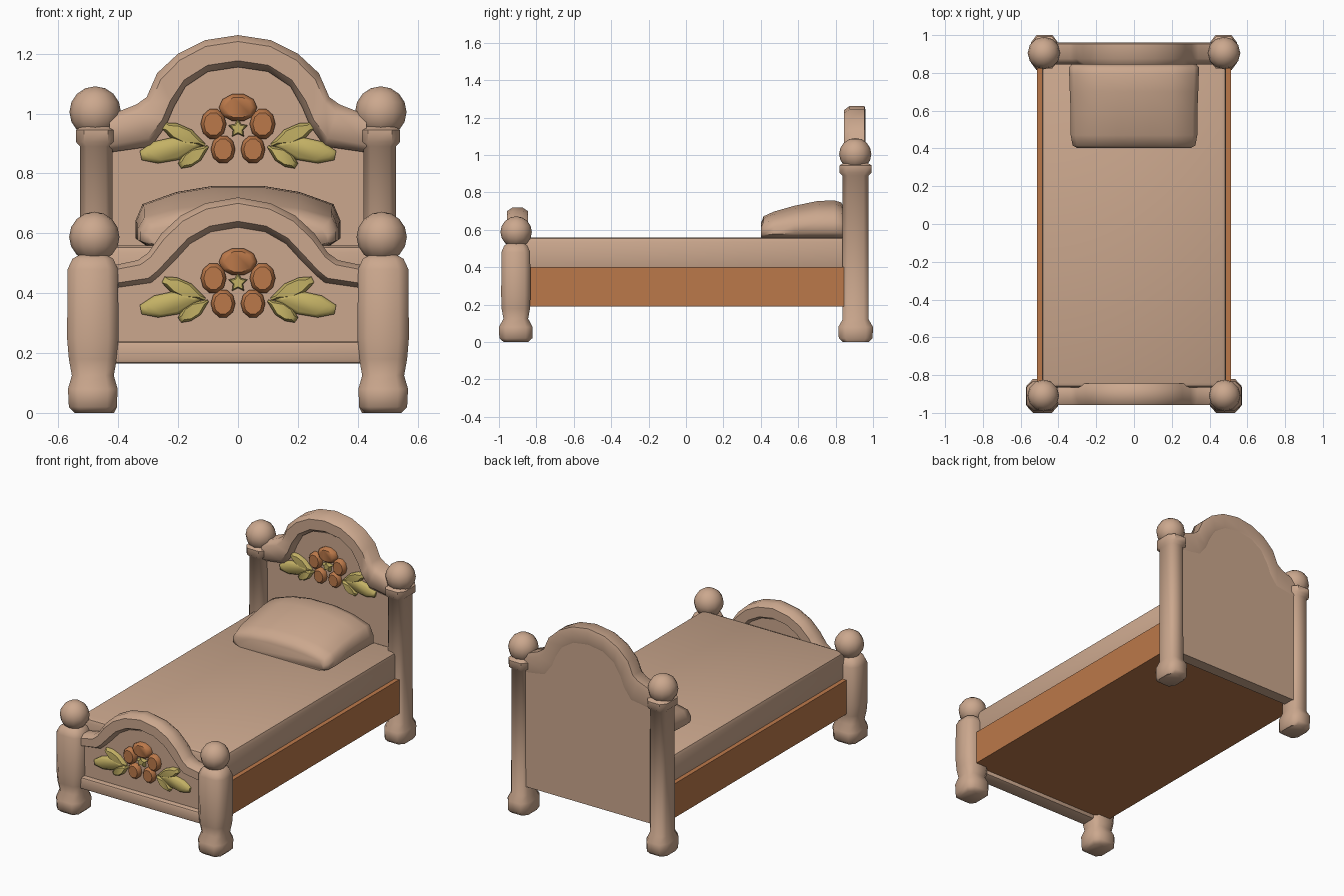
import bpy, bmesh, math

if "Cube" in bpy.data.objects:
    bpy.data.objects.remove(bpy.data.objects["Cube"])

def material(name, rgb):
    m = bpy.data.materials.new(name)
    m.diffuse_color = (*rgb, 1)
    m.use_nodes = True
    m.node_tree.nodes["Principled BSDF"].inputs["Base Color"].default_value = m.diffuse_color
    return m

BEIGE = material("beige wood", (0.60, 0.39, 0.27))
ORANGE = material("terracotta orange", (0.50, 0.19, 0.068))
YELLOW = material("leaf yellow", (0.55, 0.44, 0.13))

def finish(name, bm, mat, angle=35):
    bmesh.ops.recalc_face_normals(bm, faces=bm.faces)
    me = bpy.data.meshes.new(name)
    bm.to_mesh(me)
    bm.free()
    me.materials.append(mat)
    ob = bpy.data.objects.new(name, me)
    bpy.context.collection.objects.link(ob)
    bpy.ops.object.select_all(action='DESELECT')
    ob.select_set(True)
    bpy.context.view_layer.objects.active = ob
    bpy.ops.object.shade_smooth_by_angle(angle=math.radians(angle))
    return ob

def loft(name, rings, mat, angle=35):
    """Skin a list of equal-length point rings and cap both ends."""
    bm = bmesh.new()
    vs = [[bm.verts.new(p) for p in r] for r in rings]
    n = len(rings[0])
    for a, b in zip(vs, vs[1:]):
        for i in range(n):
            j = (i + 1) % n
            bm.faces.new((a[i], a[j], b[j], b[i]))
    bm.faces.new(vs[0])
    bm.faces.new(vs[-1])
    return finish(name, bm, mat, angle)

def box(name, x, y, z, mat, bevel=0.0):
    bm = bmesh.new()
    bmesh.ops.create_cube(bm, size=1)
    for v in bm.verts:
        v.co = [lo + (c + 0.5) * (hi - lo) for c, (lo, hi) in zip(v.co, (x, y, z))]
    if bevel:
        bmesh.ops.bevel(bm, geom=bm.edges[:], offset=bevel, segments=2,
                        profile=0.5, affect='EDGES')
    return finish(name, bm, mat)

def ball(name, c, r):
    bm = bmesh.new()
    bmesh.ops.create_uvsphere(bm, u_segments=12, v_segments=8, radius=r)
    bmesh.ops.translate(bm, verts=bm.verts, vec=c)
    return finish(name, bm, BEIGE, 50)

def post(name, cx, cy, profile):
    """Square post with chamfered corners; profile rows are z, half x, half y."""
    corner = [(1, .6), (.6, 1), (-.6, 1), (-1, .6), (-1, -.6), (-.6, -1), (.6, -1), (1, -.6)]
    rings = [[(cx + a * hx, cy + b * hy, z) for a, b in corner] for z, hx, hy in profile]
    return loft(name, rings, BEIGE, 50)

# Posts with ball finials
foot_profile = [(0, .06, .065), (.02, .08, .088), (.08, .083, .09), (.125, .07, .066),
                (.18, .08, .076), (.25, .086, .078), (.48, .084, .077), (.515, .068, .062),
                (.53, .04, .04)]
head_profile = [(0, .06, .07), (.02, .07, .09), (.08, .07, .093), (.12, .056, .07),
                (.89, .054, .07), (.905, .067, .085), (.945, .067, .085), (.965, .04, .05)]
for side, s in (("left", -1), ("right", 1)):
    post(f"front_post_{side}", s * .485, -.91, foot_profile)
    ball(f"front_finial_{side}", (s * .48, -.908, .588), .084)
    post(f"back_post_{side}", s * .474, .907, head_profile)
    ball(f"back_finial_{side}", (s * .477, .905, 1.005), .086)

def mirrored(half):
    return [(-x, z) for x, z in reversed(half[1:])] + half

def board(name, outer, inner, yf, yb, pf, pb, back_round):
    """Arched trim with rounded section, plus the flat panel below it."""
    outer, inner = mirrored(outer), mirrored(inner)
    sec = [(0, yf + .03), (.2, yf), (.8, yf), (1, yf + .03),
           (1, yb - back_round), (.8, yb), (.2, yb), (0, yb - back_round)]
    loft(name + "_arch", [[(o[0] + (i[0] - o[0]) * t, y, o[1] + (i[1] - o[1]) * t)
                           for t, y in sec] for o, i in zip(outer, inner)], BEIGE, 50)
    mid = [((o[0] + i[0]) / 2, (o[1] + i[1]) / 2) for o, i in zip(outer, inner)]
    loft(name + "_panel", [[(x, pf, z), (x, pb, z), (x, pb, .175), (x, pf, .175)]
                           for x, z in mid], BEIGE)

board("headboard",
      [(0, 1.262), (.11, 1.245), (.20, 1.20), (.27, 1.135), (.305, 1.055), (.34, 1.03), (.43, .995)],
      [(0, 1.155), (.10, 1.14), (.175, 1.09), (.215, 1.02), (.24, .96), (.29, .89), (.43, .87)],
      .845, .96, .885, .957, .006)
board("footboard",
      [(0, .72), (.11, .70), (.19, .66), (.255, .60), (.30, .535), (.335, .51), (.43, .49)],
      [(0, .62), (.09, .605), (.16, .565), (.21, .51), (.26, .46), (.29, .435), (.43, .415)],
      -.957, -.845, -.925, -.87, .03)
box("footboard_bottom_rail", (-.43, .43), (-.957, -.86), (.165, .238), BEIGE, .012)

# Frame and mattress
box("bed_frame", (-.513, .513), (-.88, .90), (.19, .40), ORANGE)
box("mattress", (-.488, .488), (-.865, .90), (.38, .56), BEIGE, .025)

# Pillow: rows are y, half width, top height
rows = [(.402, .30, .64), (.415, .325, .675), (.47, .335, .70), (.58, .335, .732),
        (.70, .34, .757), (.79, .343, .762), (.83, .343, .75), (.846, .33, .72)]
rings = []
for y, w, t in rows:
    h = t - .56
    right = [(.9, 0), (1, .12), (1, .4), (.93, .68), (.6, .88), (.25, .98)]
    pts = [(w * a, y, .56 + h * b) for a, b in right]
    rings.append(pts + [(-x, yy, z) for x, yy, z in reversed(pts)])
loft("pillow", rings, BEIGE, 60)

# Carved flower and leaves
def relief(name, pts, y, depth, mat):
    cx = sum(p[0] for p in pts) / len(pts)
    cz = sum(p[1] for p in pts) / len(pts)
    rings = [[(cx + (x - cx) * k, yy, cz + (z - cz) * k) for x, z in pts]
             for k, yy in ((1, y + .01), (1, y - depth * .5), (.75, y - depth))]
    loft(name, rings, mat, 50)

def leaf(base, tip, width):
    dx, dz = tip[0] - base[0], tip[1] - base[1]
    n = math.hypot(dx, dz)
    px, pz = -dz / n * width / 2, dx / n * width / 2
    shape = [(0, .15), (.4, 1), (.75, .95), (1, .4), (1, -.4), (.75, -.95), (.4, -1), (0, -.15)]
    return [(base[0] + dx * t + px * k, base[1] + dz * t + pz * k) for t, k in shape]

petals = [(0, 1.02, .064, .047), (-.082, .965, .043, .052), (.082, .965, .043, .052),
          (-.05, .88, .041, .048), (.05, .88, .041, .048)]
leaves = [((.11, .895), (.25, .96), .055), ((.12, .90), (.325, .86), .078), ((.10, .89), (.195, .825), .05)]

def flower(board_name, y, dz):
    for k, (cx, cz, rx, rz) in enumerate(petals):
        pts = [(cx + rx * math.cos(a * math.pi / 5), cz + dz + rz * math.sin(a * math.pi / 5))
               for a in range(10)]
        relief(f"{board_name}_petal_{k + 1}", pts, y, .03, ORANGE)
    heart = [((.034 if a % 2 else .018) * math.cos(a * math.pi / 5 + math.pi / 10 * 3),
              .95 + dz + (.034 if a % 2 else .018) * math.sin(a * math.pi / 5 + math.pi / 10 * 3))
             for a in range(10)]
    relief(f"{board_name}_flower_centre", heart, y, .025, YELLOW)
    for side, s in (("left", -1), ("right", 1)):
        for k, (b, t, w) in enumerate(leaves):
            pts = [(s * x, z + dz) for x, z in leaf(b, t, w)]
            relief(f"{board_name}_leaf_{side}_{k + 1}", pts, y, .026, YELLOW)

flower("headboard", .885, 0)
flower("footboard", -.925, -.515)
